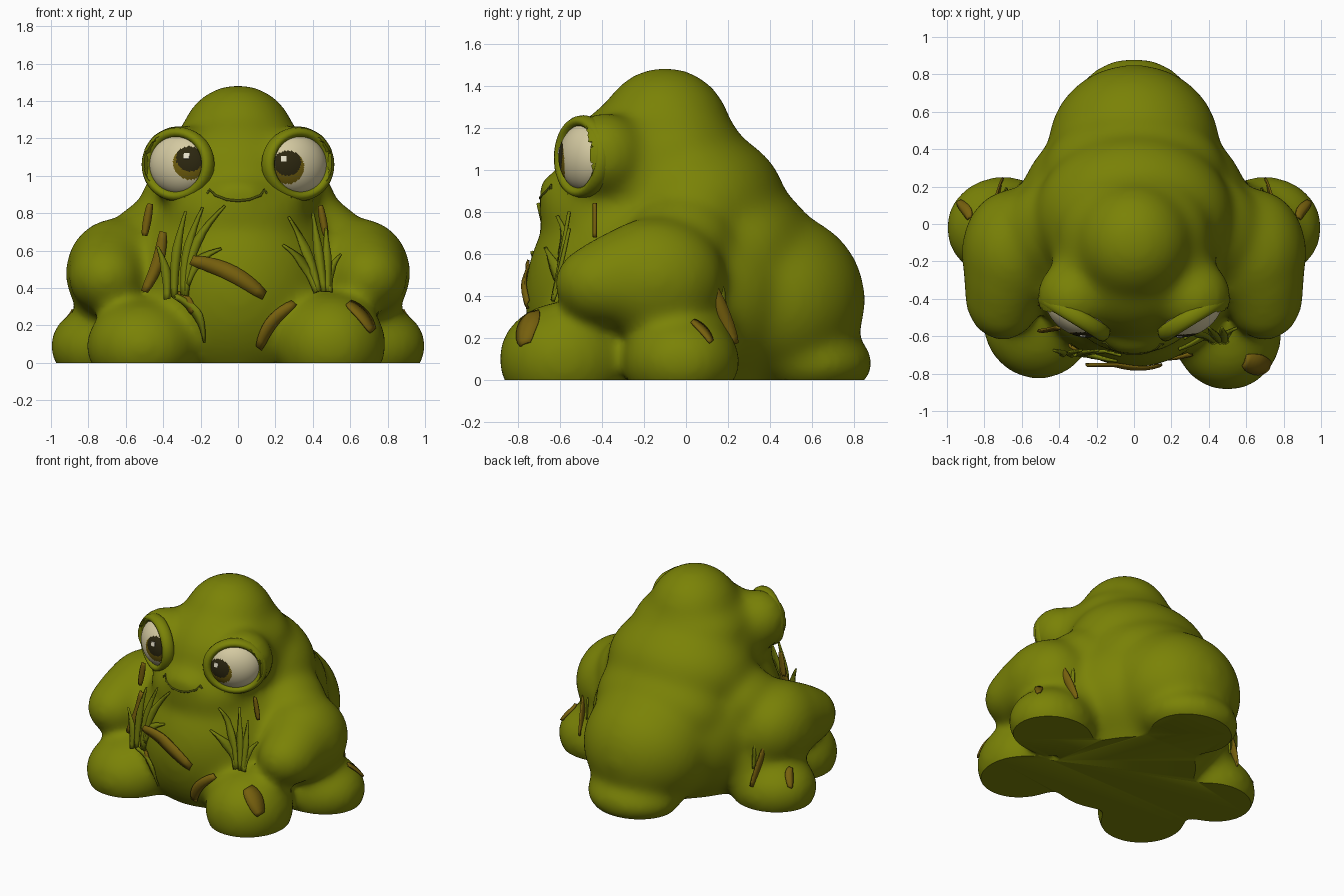
import bpy, bmesh, math
from mathutils import Vector, Matrix
from mathutils.bvhtree import BVHTree

if "Cube" in bpy.data.objects:
    bpy.data.objects.remove(bpy.data.objects["Cube"])


def material(name, rgb):
    m = bpy.data.materials.new(name)
    m.diffuse_color = (*rgb, 1)
    m.use_nodes = True
    m.node_tree.nodes["Principled BSDF"].inputs["Base Color"].default_value = m.diffuse_color
    return m


MOSS = material("moss green", (0.195, 0.225, 0.002))
GRASS = material("grass green", (0.175, 0.205, 0.003))
BROWN = material("dry leaf brown", (0.18, 0.115, 0.004))
CREAM = material("eye cream", (0.66, 0.59, 0.36))
IRIS = material("iris ochre", (0.16, 0.11, 0.004))
DARK = material("pupil dark", (0.025, 0.02, 0.005))
LINE = material("mouth olive", (0.07, 0.08, 0.003))
WHITE = material("glint", (0.8, 0.76, 0.6))


def add_object(name, bm, mats, smooth=True):
    me = bpy.data.meshes.new(name)
    bm.to_mesh(me)
    bm.free()
    for m in mats:
        me.materials.append(m)
    if smooth:
        me.polygons.foreach_set("use_smooth", [True] * len(me.polygons))
    ob = bpy.data.objects.new(name, me)
    bpy.context.collection.objects.link(ob)
    return ob


# Eye placement, shared by the sockets, rims and balls
EYE_R = 0.165


def eye_frame(s):
    return Vector((s * 0.305, -0.465, 1.06)), Vector((s * 0.52, -0.854, 0.02)).normalized()


# Body: overlapping ellipsoids (centre, radii), fused into one soft mass
CENTRAL = [
    ((0, -0.10, 0.40), (0.58, 0.67, 0.64)),   # belly
    ((0, 0.08, 0.42), (0.62, 0.52, 0.52)),    # lower sides
    ((0, 0.42, 0.38), (0.46, 0.435, 0.425)),  # rump
    ((0, 0.25, 0.62), (0.50, 0.37, 0.34)),    # lower back
    ((0, 0.05, 0.83), (0.53, 0.43, 0.37)),    # back hump
    ((0, -0.15, 0.95), (0.44, 0.46, 0.42)),   # head
    ((0, -0.06, 1.08), (0.41, 0.34, 0.25)),   # brow
    ((0, -0.10, 1.17), (0.315, 0.32, 0.32)),  # crown
    ((0, -0.39, 0.80), (0.38, 0.31, 0.25)),   # muzzle
    ((0, -0.59, 0.91), (0.18, 0.12, 0.08)),   # lip
    ((0, 0.60, 0.08), (0.34, 0.295, 0.17)),   # back foot
    ((-0.51, -0.52, 0.09), (0.305, 0.315, 0.25)),  # front feet
    ((0.50, -0.58, 0.10), (0.295, 0.315, 0.275)),
]
PAIRED = [
    ((0.65, -0.15, 0.48), (0.275, 0.34, 0.295)),  # arm
    ((0.685, -0.27, 0.48), (0.23, 0.29, 0.24)),   # forearm
    ((0.70, -0.38, 0.46), (0.21, 0.25, 0.20)),   # hand
    ((0.48, -0.03, 0.65), (0.20, 0.26, 0.22)),   # shoulder
    ((0.70, -0.02, 0.09), (0.31, 0.28, 0.23)),   # side foot
    ((0.52, -0.05, 0.25), (0.31, 0.28, 0.28)),
    ((0.32, -0.39, 1.07), (0.205, 0.205, 0.205)),  # eye socket
]
blobs = CENTRAL + [((s * c[0], c[1], c[2]), r) for c, r in PAIRED for s in (-1, 1)]
bm = bmesh.new()
for c, r in blobs:
    bmesh.ops.create_icosphere(bm, subdivisions=4, radius=1,
                               matrix=Matrix.Translation(c) @ Matrix.Diagonal((*r, 1)))
raw = add_object("body_raw", bm, [MOSS])
mod = raw.modifiers.new("fuse", 'REMESH')
mod.mode, mod.voxel_size = 'VOXEL', 0.023
mod = raw.modifiers.new("soften", 'SMOOTH')
mod.factor, mod.iterations = 0.5, 50
fused = bpy.data.meshes.new_from_object(raw.evaluated_get(bpy.context.evaluated_depsgraph_get()))
bpy.data.objects.remove(raw)

bm = bmesh.new()
bm.from_mesh(fused)
# flat underside
bmesh.ops.bisect_plane(bm, geom=bm.verts[:] + bm.edges[:] + bm.faces[:],
                       plane_co=(0, 0, 0), plane_no=(0, 0, -1), clear_outer=True)
bmesh.ops.holes_fill(bm, edges=[e for e in bm.edges if e.is_boundary])
bmesh.ops.recalc_face_normals(bm, faces=bm.faces[:])
# press the eye hollows into the head
for s in (-1, 1):
    c, d = eye_frame(s)
    for v in bm.verts:
        rel = v.co - c
        t = rel.dot(d)
        if t > 0 and (rel - d * t).length < 0.168:
            v.co -= d * t
bm.normal_update()
tree = BVHTree.FromBMesh(bm)
body = add_object("body", bm, [MOSS])
for p in body.data.polygons:
    if p.center.z < 0.001:
        p.use_smooth = False
body.data.set_sharp_from_angle(angle=math.radians(40))

# Eyes: lid rim, flattened ball with iris and pupil, glint
for s, side in ((-1, "left"), (1, "right")):
    c, d = eye_frame(s)
    rot = d.to_track_quat('Z', 'Y')
    bpy.ops.mesh.primitive_torus_add(major_radius=0.17, minor_radius=0.029, major_segments=40,
                                     minor_segments=12, location=c + d * 0.03,
                                     rotation=rot.to_euler())
    rim = bpy.context.object
    rim.name = side + "_eyelid_rim"
    rim.scale = (1.1, 1, 1.5)
    rim.data.materials.append(MOSS)
    bpy.ops.object.shade_smooth()

    ix, iz = (-0.258, 1.068) if s < 0 else (0.265, 1.045)
    ball = Matrix.Translation(c) @ rot.to_matrix().to_4x4() @ Matrix.Diagonal((1.1, 1, 0.75, 1))
    bm = bmesh.new()
    bmesh.ops.create_uvsphere(bm, u_segments=80, v_segments=64, radius=EYE_R, matrix=ball)
    for f in bm.faces:
        p = f.calc_center_median()
        if (p - c).dot(d) > 0 and math.hypot(p.x - ix, p.z - iz) < 0.089:
            f.material_index = 2 if math.hypot(p.x - ix, p.z - iz - 0.028) < 0.073 else 1
    eye_tree = BVHTree.FromBMesh(bm)
    add_object(side + "_eyeball", bm, [CREAM, IRIS, DARK])

    gx, gz = (-0.275, 1.105) if s < 0 else (0.245, 1.09)
    spot, normal = eye_tree.ray_cast(Vector((gx, -2, gz)), Vector((0, 1, 0)))[:2]
    bm = bmesh.new()
    bmesh.ops.create_cube(bm, size=1, matrix=Matrix.Translation(spot)
                          @ normal.to_track_quat('Z', 'Y').to_matrix().to_4x4()
                          @ Matrix.Diagonal((0.03, 0.03, 0.008, 1)))
    add_object(side + "_eye_glint", bm, [WHITE], smooth=False)


# Drop a point of a front (x, z) or side (y, z) view onto the body
def project(u, v, view):
    if view == 0:
        hit = tree.ray_cast(Vector((u, -2, v)), Vector((0, 1, 0)))[0]
        return hit or Vector((u, -0.5, v))
    hit = tree.ray_cast(Vector((view * 2, u, v)), Vector((-view, 0, 0)))[0]
    return hit or Vector((view * 0.6, u, v))


# Mouth: thin smile line with small turned-up corners
smile = [(-0.165, 0.905), (-0.15, 0.925), (-0.12, 0.895), (-0.06, 0.872), (0, 0.866),
         (0.06, 0.872), (0.12, 0.895), (0.14, 0.925), (0.155, 0.905)]
cu = bpy.data.curves.new("mouth", 'CURVE')
cu.dimensions, cu.bevel_depth, cu.bevel_resolution = '3D', 0.007, 2
sp = cu.splines.new('POLY')
sp.points.add(len(smile) - 1)
for p, (x, z) in zip(sp.points, smile):
    p.co = (*project(x, z, 0), 1)
cu.materials.append(LINE)
bpy.context.collection.objects.link(bpy.data.objects.new("mouth", cu))


# Leaf: a bent strip laid on the body, held out to a set depth, or at a fixed side offset
def leaf(name, a, b, width, bend, mat, view=0, depth=None, taper=False, n=10):
    a, b = Vector(a), Vector(b)
    along = (b - a).normalized()
    across = Vector((-along.y, along.x))
    out = Vector((0, -1, 0)) if view == 0 else Vector((view, 0, 0))
    bm = bmesh.new()
    rows = []
    for i in range(n):
        t = i / (n - 1)
        if taper:
            w = width * (0.6 + 0.8 * t if t < 0.5 else 2 * (1 - t) + 0.05)
        else:
            w = width * (0.55 + 0.45 * math.sin(math.pi * t) ** 0.6)
        mid = a.lerp(b, t) + across * bend * math.sin(math.pi * t)
        row = []
        for k in (-0.5, 0, 0.5):
            q = mid + across * w * k
            p = project(q.x, q.y, view)
            if depth and view == 0:
                p.y = min(p.y, depth[0] + (depth[1] - depth[0]) * t)
            elif depth:
                p.x = view * (depth[0] + (depth[1] - depth[0]) * t)
            row.append(bm.verts.new(p + out * (0.018 if k == 0 else 0.009)))
        rows.append(row)
    for r0, r1 in zip(rows, rows[1:]):
        for j in (0, 1):
            bm.faces.new((r0[j], r0[j + 1], r1[j + 1], r1[j]))
    bmesh.ops.recalc_face_normals(bm, faces=bm.faces[:])
    ob = add_object(name, bm, [mat])
    sol = ob.modifiers.new("thickness", 'SOLIDIFY')
    sol.thickness, sol.offset = 0.012, 0
    return ob


# Grass tufts: (base, tip, bend)
TUFTS = [
    ((-0.28, 0.36), (-0.07, 0.84), 0.06), ((-0.27, 0.42), (-0.09, 0.61), 0.04),
    ((-0.34, 0.35), (-0.28, 0.81), 0.02), ((-0.29, 0.36), (-0.19, 0.83), 0.03),
    ((-0.38, 0.34), (-0.43, 0.62), -0.02), ((-0.34, 0.36), (-0.18, 0.11), 0.05),
    ((0.42, 0.38), (0.24, 0.63), -0.03), ((0.43, 0.38), (0.27, 0.78), -0.02),
    ((0.46, 0.38), (0.40, 0.80), 0.0), ((0.48, 0.38), (0.47, 0.72), 0.0),
    ((0.49, 0.38), (0.55, 0.58), 0.03),
]
for i, (a, b, bend) in enumerate(TUFTS):
    deep = (-0.69, -0.66) if a[0] < 0 else (-0.62, -0.54)
    leaf(f"grass_blade_{i}", a, b, 0.05, bend, GRASS, depth=deep, taper=True)

# Dry leaves stuck on the front: (base, tip, width, bend, depth)
FRONT = [
    ((-0.50, 0.38), (-0.40, 0.70), 0.06, -0.02, (-0.56, -0.54)),
    ((-0.25, 0.55), (0.14, 0.36), 0.085, 0.03, (-0.74, -0.74)),
    ((0.11, 0.08), (0.30, 0.32), 0.065, 0.03, (-0.55, -0.55)),
    ((0.59, 0.32), (0.72, 0.17), 0.06, 0.015, (-0.55, -0.55)),
    ((-0.50, 0.68), (-0.47, 0.85), 0.04, 0.0, (-0.42, -0.42)),
    ((0.47, 0.68), (0.44, 0.84), 0.035, 0.0, (-0.42, -0.42)),
    ((-0.34, 0.37), (-0.24, 0.27), 0.05, 0.02, (-0.55, -0.55)),
]
for i, (a, b, w, bend, deep) in enumerate(FRONT):
    leaf(f"dry_leaf_{i}", a, b, w, bend, BROWN, depth=deep)

# Leaves tucked behind each arm and on the side feet
for s in (-1, 1):
    leaf(f"side_leaf_{s}", (0.12, 0.45), (0.23, 0.17), 0.07, 0.0, BROWN, view=s, depth=(0.73, 0.69))
    leaf(f"side_blade_{s}", (0.18, 0.28), (0.15, 0.53), 0.045, 0.0, GRASS, view=s,
         depth=(0.67, 0.67), taper=True)
    leaf(f"foot_leaf_{s}", (0.03, 0.28), (0.12, 0.18), 0.035, 0.01, BROWN, view=s)
